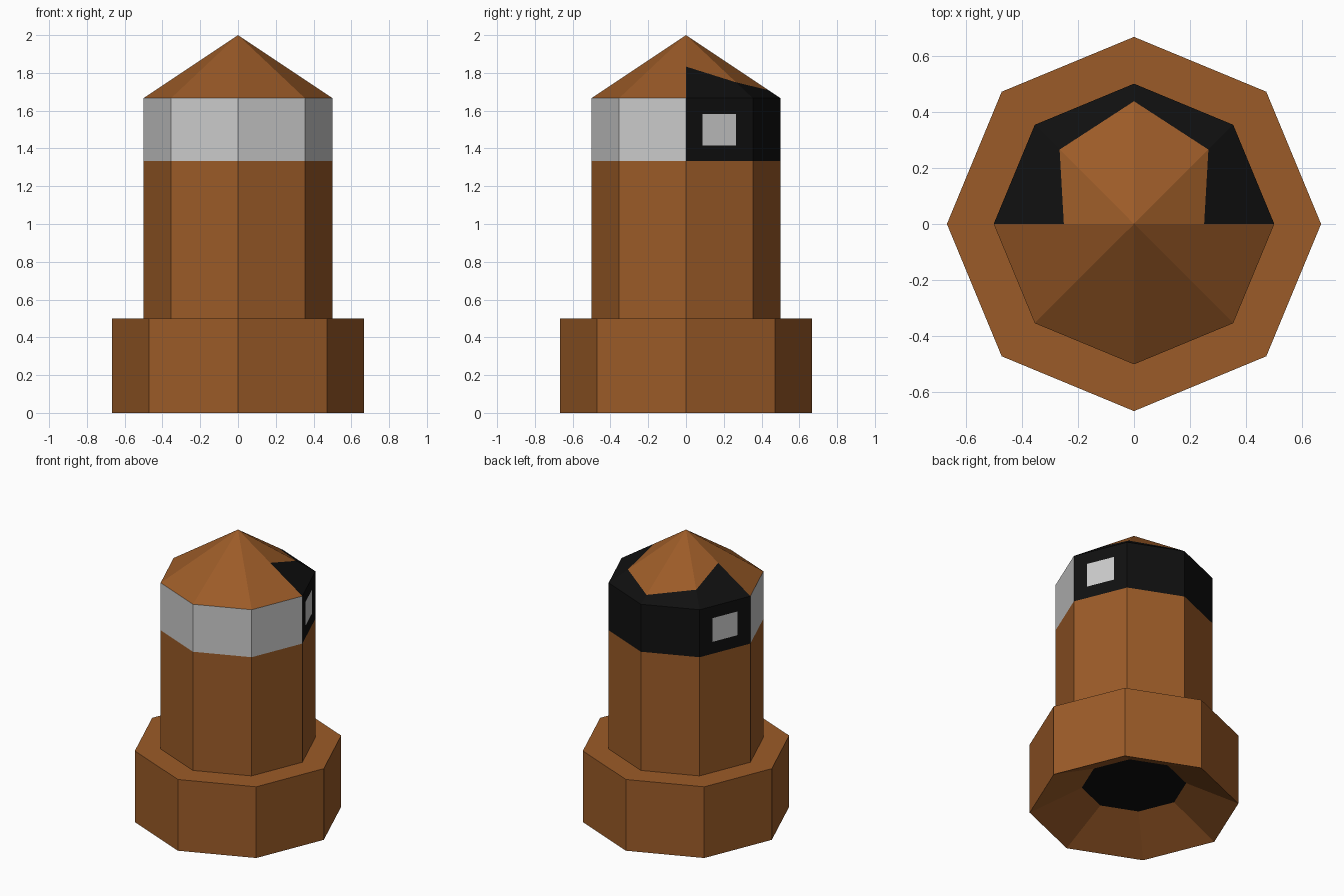
import bpy
from math import cos, sin, radians
from mathutils import Vector

if "Cube" in bpy.data.objects:
    bpy.data.objects.remove(bpy.data.objects["Cube"])

SIDES = 8
R_BASE, R_BODY = 2 / 3, 0.5
Z_BASE, Z_BAND, Z_EAVE, Z_TOP = 0.5, 4 / 3, 5 / 3, 2.0
APEX = Vector((0, 0, Z_TOP))


def material(name, rgb):
    mat = bpy.data.materials.new(name)
    mat.diffuse_color = (*rgb, 1)
    mat.use_nodes = True
    mat.node_tree.nodes["Principled BSDF"].inputs["Base Color"].default_value = mat.diffuse_color
    return mat


def add_object(name, faces, mat=None):
    """Make one flat-shaded mesh object from a list of polygons."""
    lookup, verts, polys = {}, [], []
    for face in faces:
        poly = []
        for p in face:
            key = tuple(round(c, 5) for c in p)
            if key not in lookup:
                lookup[key] = len(verts)
                verts.append(key)
            poly.append(lookup[key])
        polys.append(poly)
    mesh = bpy.data.meshes.new(name)
    mesh.from_pydata(verts, [], polys)
    if mat:
        mesh.materials.append(mat)
    obj = bpy.data.objects.new(name, mesh)
    bpy.context.collection.objects.link(obj)


def corner(i, r, z):
    a = radians(360 / SIDES * i)
    return Vector((r * cos(a), r * sin(a), z))


def ring(r, z, first=0, last=SIDES):
    return [corner(i, r, z) for i in range(first, last + 1)]


def strip(low, high):
    return [[low[i], low[i + 1], high[i + 1], high[i]] for i in range(len(low) - 1)]


def fan(edge, tip):
    return [[edge[i], edge[i + 1], tip] for i in range(len(edge) - 1)]


brown = material("brown", (0.33, 0.105, 0.021))
black = material("black", (0.005, 0.005, 0.005))

# Base: flared recess below, outer wall, top ledge
foot, lip = ring(R_BASE, 0), ring(R_BASE, Z_BASE)
recess = ring(R_BASE / 2, 1 / 6)
shaft_low = ring(R_BODY, Z_BASE)
add_object("base", strip(recess, foot) + strip(foot, lip) + strip(lip, shaft_low), brown)
add_object("recess_cap", [recess[:SIDES][::-1]], black)

# Shaft
add_object("shaft", strip(shaft_low, ring(R_BODY, Z_BAND)), brown)

# Grey band around the front half
add_object("front_band", strip(ring(R_BODY, Z_BAND, 4, 8), ring(R_BODY, Z_EAVE, 4, 8)))

# Black hood around the back half, its side faces framing a grey window
back = strip(ring(R_BODY, Z_BAND, 0, 4), ring(R_BODY, Z_EAVE, 0, 4))
hood, windows = back[1:3], []
for quad in (back[0], back[3]):
    centre = sum(quad, Vector()) / 4
    pane = [p.lerp(centre, 0.5) for p in quad]
    windows.append(pane)
    hood += strip(quad + quad[:1], pane + pane[:1])

# Hood edge climbs the roof, highest at the sides
eave = ring(R_BODY, Z_EAVE, 0, 4)
hood_edge = [APEX.lerp(p, t) for p, t in zip(eave, (0.5, 0.75, 0.875, 0.75, 0.5))]
add_object("hood", hood + strip(eave, hood_edge), black)
add_object("side_windows", windows)

# Pointed roof: full at the front, cut by the hood at the back
add_object("roof", fan(ring(R_BODY, Z_EAVE, 4, 8), APEX) + fan(hood_edge, APEX), brown)
